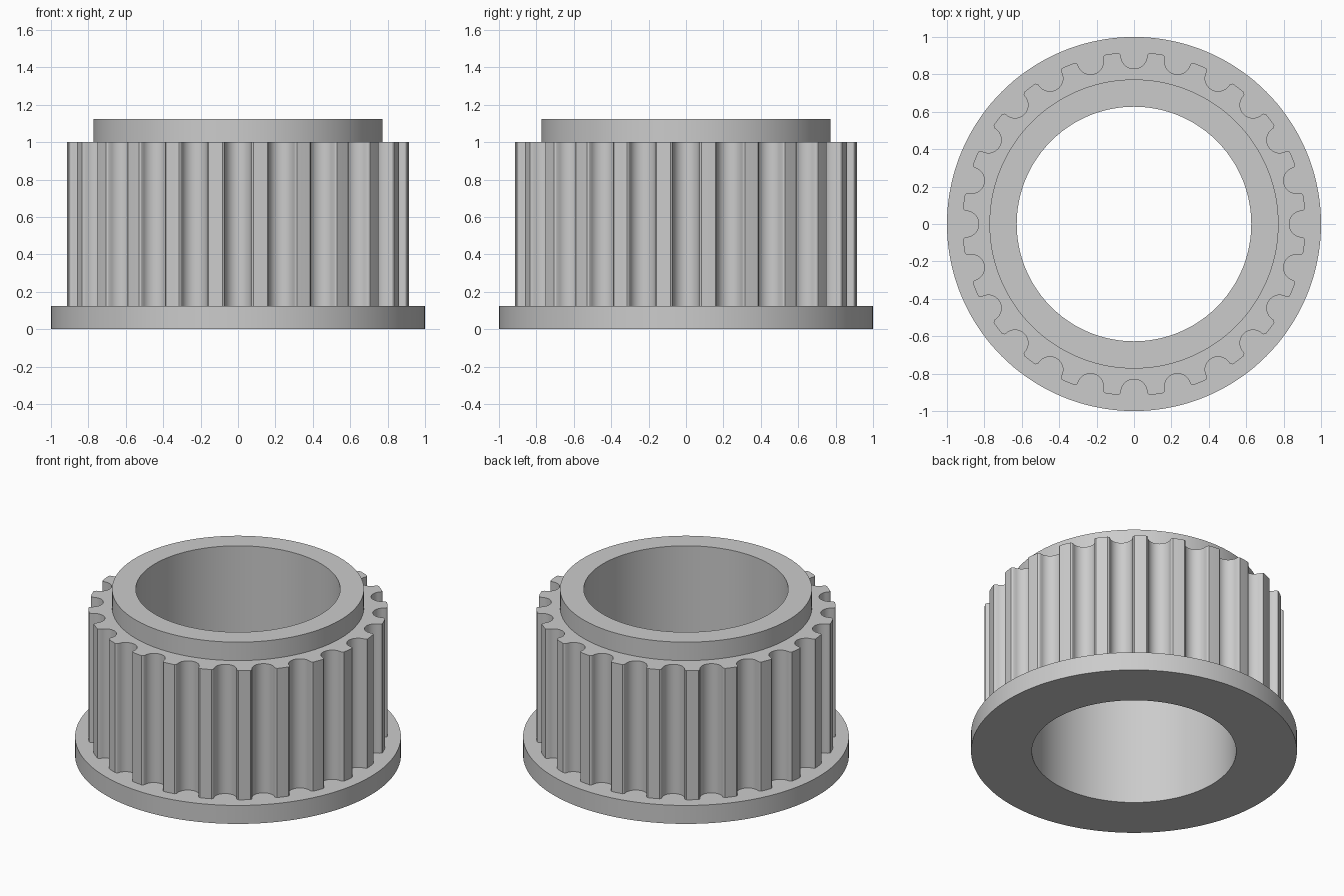
import bpy
import bmesh
from math import sin, cos, pi, atan2, hypot, radians

cube = bpy.data.objects.get("Cube")
if cube:
    bpy.data.objects.remove(cube, do_unlink=True)

TEETH = 24
FLANGE_TOP, TEETH_TOP, HUB_TOP = 0.125, 1.0, 1.125
BORE, HUB, RIM, TIP = 0.627, 0.773, 1.0, 0.918

steel = bpy.data.materials.new("grey_metal")
steel.use_nodes = True
grey = (0.6, 0.6, 0.6, 1)
steel.diffuse_color = grey
steel.node_tree.nodes["Principled BSDF"].inputs["Base Color"].default_value = grey


def ring(bm, polar, z):
    return [bm.verts.new((r * cos(a), r * sin(a), z)) for r, a in polar]


def bridge(bm, a, b):
    for i in range(len(a)):
        j = (i + 1) % len(a)
        bm.faces.new((a[i], a[j], b[j], b[i]))


def add_object(name, rings):
    """Closed loop of rings, each a list of (radius, angle) with a height."""
    bm = bmesh.new()
    loops = [ring(bm, polar, z) for polar, z in rings]
    for k, loop in enumerate(loops):
        bridge(bm, loop, loops[(k + 1) % len(loops)])
    bmesh.ops.recalc_face_normals(bm, faces=bm.faces)
    mesh = bpy.data.meshes.new(name)
    bm.to_mesh(mesh)
    bm.free()
    mesh.materials.append(steel)
    obj = bpy.data.objects.new(name, mesh)
    bpy.context.collection.objects.link(obj)
    bpy.ops.object.select_all(action="DESELECT")
    obj.select_set(True)
    bpy.context.view_layer.objects.active = obj
    bpy.ops.object.shade_smooth_by_angle(angle=radians(25))
    return obj


# Sleeve with bore, raised hub and bottom flange, turned from one profile
profile = [(BORE, 0), (RIM, 0), (RIM, FLANGE_TOP), (HUB, FLANGE_TOP),
           (HUB, HUB_TOP), (BORE, HUB_TOP)]
angles = [2 * pi * i / 144 for i in range(144)]
add_object("flanged_sleeve", [([(r, a) for a in angles], z) for r, z in profile])

# One round-bottomed groove: softened lip, then a half circle
half = [(0.083, 0.914), (0.074, 0.908)]
half += [(0.07 * cos(t), 0.9 - 0.07 * sin(t))
         for t in (pi / 2 * k / 7 for k in range(7))]
groove = [(-u, v) for u, v in half] + [(0, 0.83)] + half[::-1]
pitch = 2 * pi / TEETH
outline = []
for n in range(TEETH):
    outline += [(hypot(u, v), atan2(u, v) + n * pitch) for u, v in groove]
    outline.append((TIP, (n + 0.5) * pitch))

# Toothed ring around the sleeve, seated slightly into it
inner = [(HUB - 0.01, a) for r, a in outline]
add_object("toothed_ring", [(inner, FLANGE_TOP), (outline, FLANGE_TOP),
                            (outline, TEETH_TOP), (inner, TEETH_TOP)])
